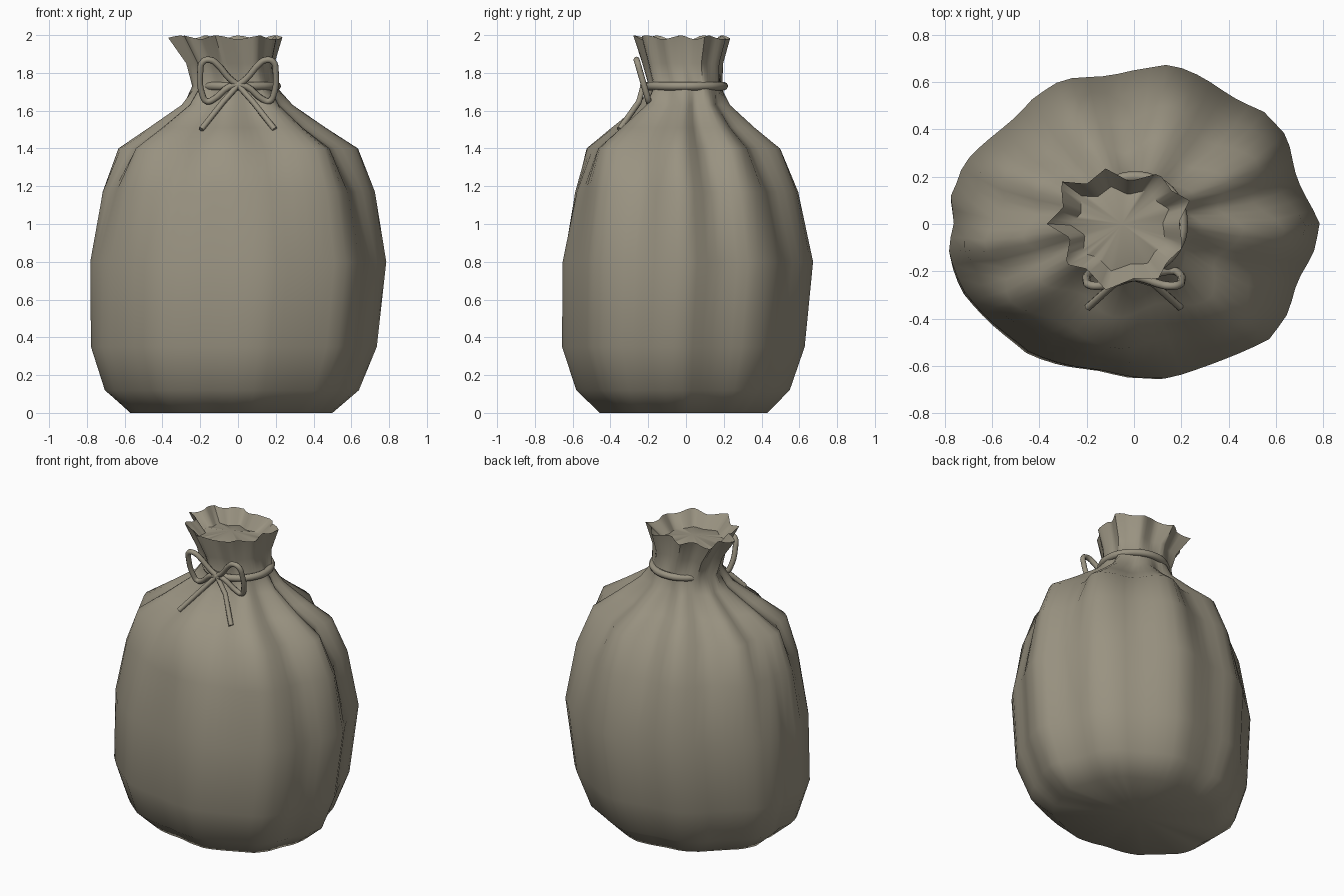
import bpy, bmesh, math

if "Cube" in bpy.data.objects:
    bpy.data.objects.remove(bpy.data.objects["Cube"])

COLUMNS = 72


def material(name, rgb):
    m = bpy.data.materials.new(name)
    m.diffuse_color = (*rgb, 1)
    m.use_nodes = True
    m.node_tree.nodes["Principled BSDF"].inputs["Base Color"].default_value = m.diffuse_color
    return m


cloth = material("burlap taupe", (0.32, 0.29, 0.22))

# Unit outlines: the lumpy belly and the gathered, star-like rim
BELLY = [(.79, 0), (.74, .12), (.69, .24), (.65, .37), (.56, .48), (.44, .54), (.30, .62), (.16, .675),
         (0, .66), (-.14, .63), (-.30, .61), (-.43, .54), (-.58, .39), (-.73, .25), (-.79, .12),
         (-.765, 0), (-.79, -.14), (-.75, -.27), (-.58, -.44), (-.44, -.565), (-.30, -.605),
         (-.14, -.62), (0, -.655), (.16, -.67), (.30, -.62), (.43, -.56), (.58, -.49), (.67, -.38),
         (.71, -.25), (.77, -.13)]
RIM = [(.19, .01), (.235, .10), (.16, .14), (.105, .215), (-.02, .18), (-.12, .235), (-.20, .17),
       (-.31, .18), (-.30, .07), (-.37, 0), (-.27, -.06), (-.29, -.17), (-.20, -.19), (-.12, -.28),
       (0, -.23), (.10, -.235), (.14, -.16), (.205, -.10)]
# Directions of the cloth ridges between the pleats, in degrees
RIDGES = [0, 32, 75, 112, 150, 185, 215, 260, 310, 360]


def unit(points, cx, cy, hx, hy):
    return [((x - cx) / hx, (y - cy) / hy) for x, y in points]


def sample(outline, angle):
    """Where a ray from the middle meets the closed outline."""
    dx, dy = math.cos(angle), math.sin(angle)
    for (ax, ay), (bx, by) in zip(outline, outline[1:] + outline[:1]):
        ex, ey = bx - ax, by - ay
        det = ex * dy - ey * dx
        if abs(det) < 1e-9:
            continue
        s = (ay * dx - ax * dy) / det
        r = (ax + s * ex) * dx + (ay + s * ey) * dy
        if -1e-6 <= s <= 1 + 1e-6 and r > 0:
            return r
    return 1.0


def valley(angle):
    """0 on a ridge, 1 in the pleat between two ridges."""
    d = math.degrees(angle) % 360
    for a, b in zip(RIDGES, RIDGES[1:]):
        if a <= d <= b:
            return (1 - math.cos(math.tau * (d - a) / (b - a))) / 2
    return 0.0


belly = unit(BELLY, 0, 0, .79, .673)
rim = unit(RIM, -.068, -.022, .302, .258)

# Rings: height, x range, y range, gathering amount, pleat depth
RINGS = [(0, -.57, .50, -.46, .43, 0, 0),
         (.12, -.71, .64, -.59, .55, 0, .01),
         (.35, -.785, .735, -.67, .63, 0, .015),
         (.80, -.79, .785, -.67, .675, 0, .02),
         (1.17, -.73, .725, -.615, .60, 0, .06),
         (1.40, -.645, .635, -.56, .51, 0, .13),
         (1.51, -.49, .47, -.42, .38, .1, .17),
         (1.63, -.32, .30, -.26, .25, .25, .15),
         (1.73, -.25, .215, -.205, .205, .5, .04),
         (1.85, -.275, .20, -.235, .20, .8, 0),
         (1.985, -.37, .235, -.28, .236, 1, 0),
         (1.905, -.27, .15, -.20, .16, .9, 0)]

# Sack body
bm = bmesh.new()
rings = []
for z, x0, x1, y0, y1, gather, depth in RINGS:
    ring = []
    for i in range(COLUMNS):
        a = math.tau * i / COLUMNS
        r = (1 - gather) * sample(belly, a) + gather * sample(rim, a)
        r *= 1 - depth * valley(a)
        lift = .013 - .02 * valley(a) if z == 1.985 else 0
        ring.append(bm.verts.new(((x0 + x1) / 2 + r * math.cos(a) * (x1 - x0) / 2,
                                  (y0 + y1) / 2 + r * math.sin(a) * (y1 - y0) / 2, z + lift)))
    rings.append(ring)
for low, high in zip(rings, rings[1:]):
    for i in range(COLUMNS):
        j = (i + 1) % COLUMNS
        bm.faces.new((low[i], low[j], high[j], high[i]))

# Flat base and sunken, pleated mouth
base = bm.verts.new((-.03, -.01, 0))
mouth = bm.verts.new((-.05, 0, 1.945))
for i in range(COLUMNS):
    j = (i + 1) % COLUMNS
    bm.faces.new((base, rings[0][j], rings[0][i]))
    bm.faces.new((mouth, rings[-1][i], rings[-1][j]))
bmesh.ops.recalc_face_normals(bm, faces=bm.faces)
mesh = bpy.data.meshes.new("sack")
bm.to_mesh(mesh)
bm.free()
sack = bpy.data.objects.new("sack", mesh)
bpy.context.collection.objects.link(sack)
mesh.materials.append(cloth)
bpy.context.view_layer.objects.active = sack
sack.select_set(True)
bpy.ops.object.shade_smooth_by_angle(angle=math.radians(60))
sack.select_set(False)


def cord(name, points, radius, smooth=True, cyclic=False):
    """Round cord swept along a path."""
    curve = bpy.data.curves.new(name, 'CURVE')
    curve.dimensions = '3D'
    curve.bevel_depth = radius
    curve.bevel_resolution = 2
    curve.use_fill_caps = True
    curve.resolution_u = 4
    if smooth:
        s = curve.splines.new('BEZIER')
        s.bezier_points.add(len(points) - 1)
        for p, co in zip(s.bezier_points, points):
            p.co = co
            p.handle_left_type = p.handle_right_type = 'AUTO'
    else:
        s = curve.splines.new('POLY')
        s.points.add(len(points) - 1)
        for p, co in zip(s.points, points):
            p.co = (*co, 1)
    s.use_cyclic_u = cyclic
    curve.materials.append(cloth)
    ob = bpy.data.objects.new(name, curve)
    bpy.context.collection.objects.link(ob)


# Cord around the neck
cord("neck_cord", [(.005 + .2 * math.cos(math.tau * k / 12), .2 * math.sin(math.tau * k / 12), 1.73)
                   for k in range(12)], .023, cyclic=True)

# Bow loops, tails and knot
LOOP = [(0, 1.735), (.045, 1.77), (.115, 1.85), (.145, 1.868), (.185, 1.86), (.2, 1.80), (.19, 1.69),
        (.165, 1.65), (.13, 1.66), (.05, 1.725), (0, 1.74)]
for side, s in (("left", -1), ("right", 1)):
    cord("bow_loop_" + side, [(s * x, -.195 - .29 * (z - 1.64), z) for x, z in LOOP], .017)
    cord("bow_tail_" + side, [(0, -.225, 1.735), (s * .08, -.25, 1.645), (s * .195, -.352, 1.50)],
         .016, smooth=False)
cord("bow_knot", [(-.03, -.222, 1.735), (.03, -.222, 1.735)], .022, smooth=False)
